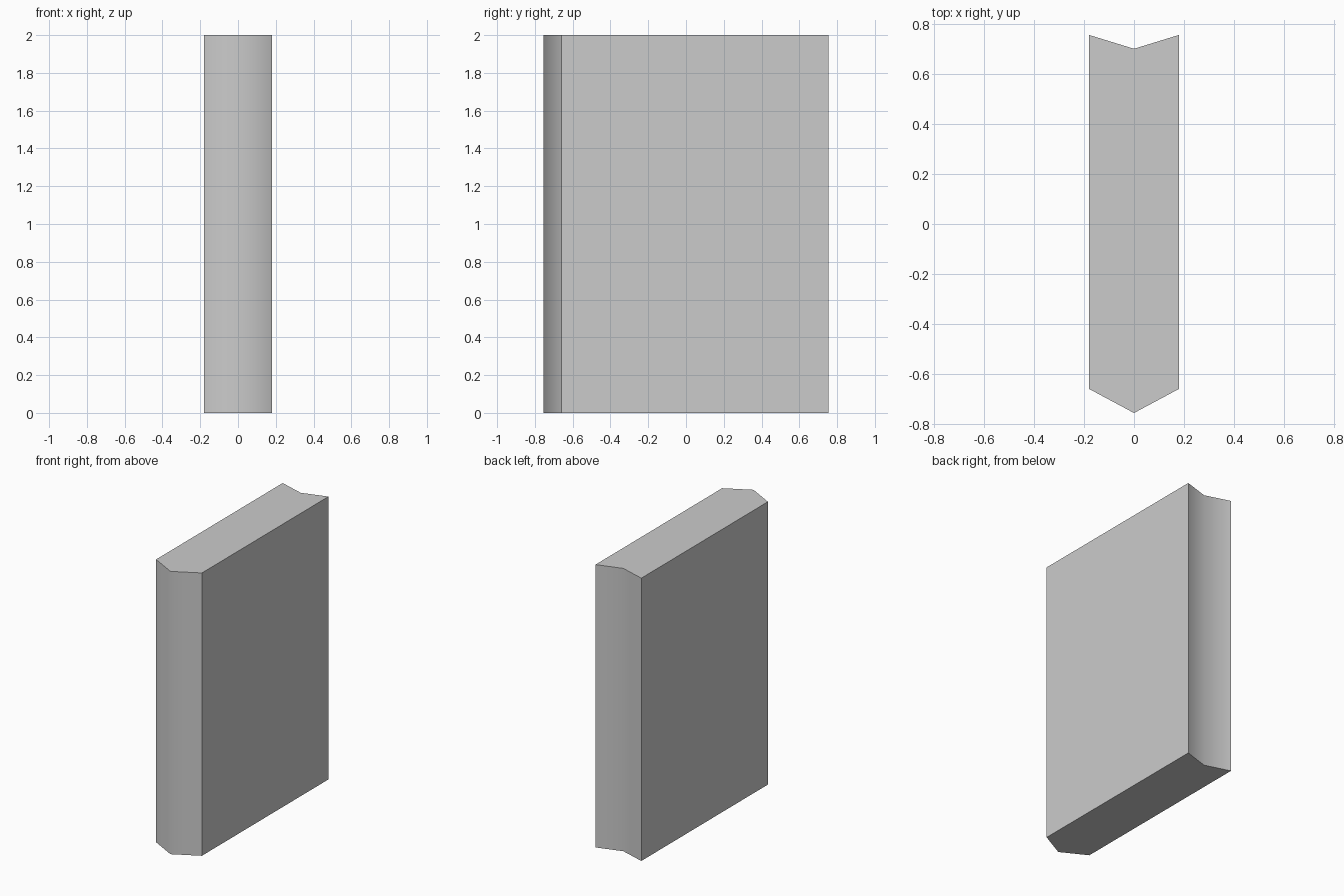
import bpy, bmesh, math

if "Cube" in bpy.data.objects:
    bpy.data.objects.remove(bpy.data.objects["Cube"])

HEIGHT = 2.0
HALF = 0.179

# Half outline seen from above: pointed front, notched back
right = [(0, -0.755), (HALF, -0.659), (HALF, 0.755), (0, 0.70)]
outline = right + [(-x, y) for x, y in reversed(right[1:-1])]

# Slab: extrude the outline upward
bm = bmesh.new()
base = bm.faces.new([bm.verts.new((x, y, 0)) for x, y in outline])
top = bmesh.ops.extrude_face_region(bm, geom=[base], use_keep_orig=True)
bmesh.ops.translate(bm, vec=(0, 0, HEIGHT),
                    verts=[g for g in top["geom"] if isinstance(g, bmesh.types.BMVert)])
bmesh.ops.recalc_face_normals(bm, faces=bm.faces)
mesh = bpy.data.meshes.new("notched_slab")
bm.to_mesh(mesh)
bm.free()

slab = bpy.data.objects.new("notched_slab", mesh)
bpy.context.collection.objects.link(slab)

# Soft ridge and notch, crisp outer corners
bpy.context.view_layer.objects.active = slab
slab.select_set(True)
bpy.ops.object.shade_smooth_by_angle(angle=math.radians(59))
